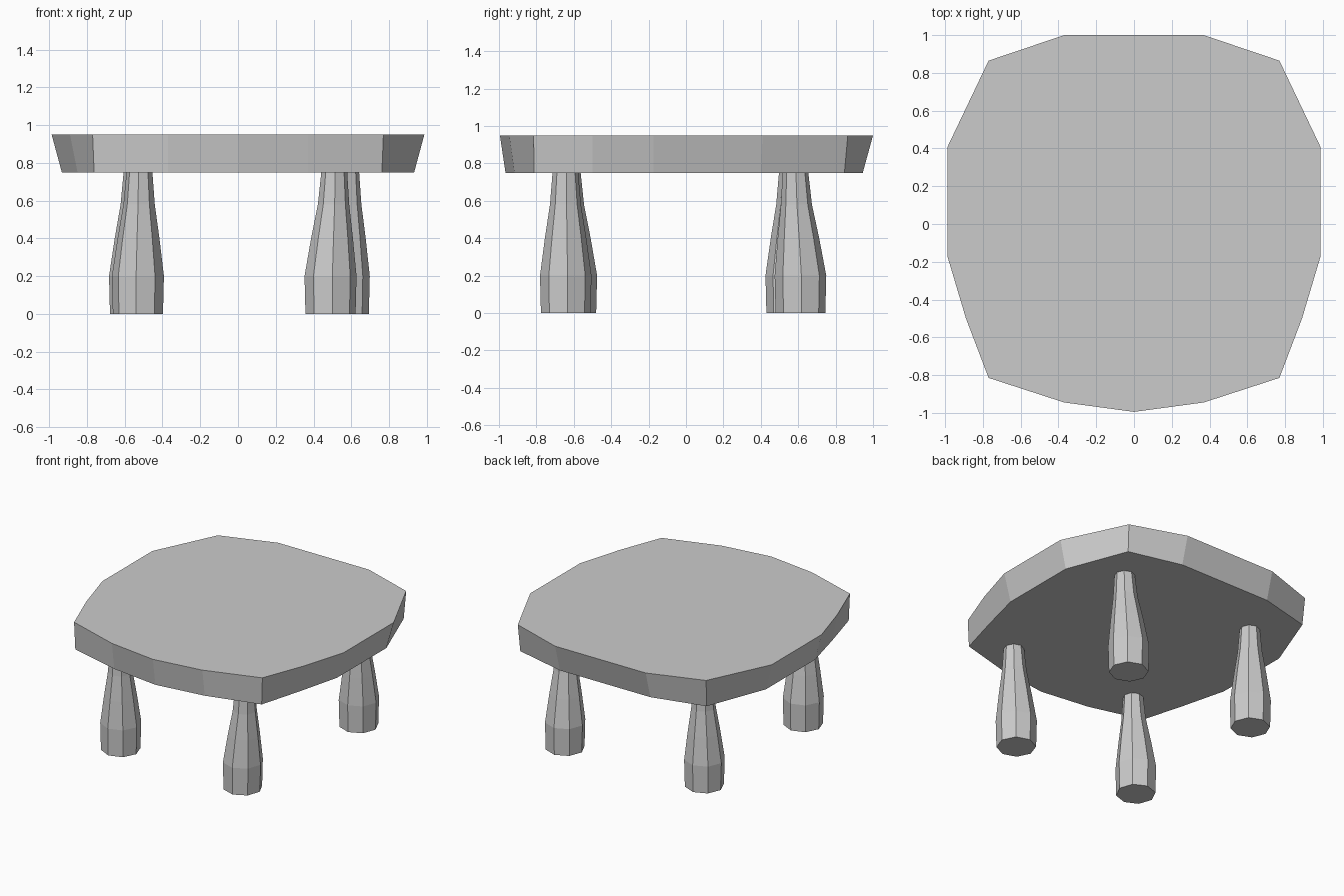
import bpy, bmesh, math

if "Cube" in bpy.data.objects:
    bpy.data.objects.remove(bpy.data.objects["Cube"])


def make_object(name, bm):
    bmesh.ops.recalc_face_normals(bm, faces=bm.faces)
    mesh = bpy.data.meshes.new(name)
    bm.to_mesh(mesh)
    bm.free()
    obj = bpy.data.objects.new(name, mesh)
    bpy.context.collection.objects.link(obj)


def loft(name, rings):
    """Skin a stack of equal-sized vertex rings and cap both ends."""
    bm = bmesh.new()
    loops = [[bm.verts.new(p) for p in ring] for ring in rings]
    n = len(loops[0])
    for a, b in zip(loops, loops[1:]):
        for i in range(n):
            j = (i + 1) % n
            bm.faces.new((a[i], a[j], b[j], b[i]))
    bm.faces.new(loops[0][::-1])
    bm.faces.new(loops[-1])
    make_object(name, bm)


def mirrored(half, z):
    """Right half outline, front to back, completed across x = 0."""
    left = [(-x, y) for x, y in reversed(half) if x > 0]
    return [(x, y, z) for x, y in half + left]


# Table top: rounded slab whose sides taper inwards to the underside
top_half = [(0, -0.995), (0.37, -0.945), (0.77, -0.815), (0.89, -0.5),
            (0.987, -0.175), (0.987, 0.41), (0.77, 0.865), (0.37, 1.0)]
under_half = [(0, -0.965), (0.37, -0.917), (0.762, -0.812), (0.85, -0.5),
              (0.933, -0.175), (0.933, 0.40), (0.762, 0.847), (0.37, 0.945)]
loft("table_top", [mirrored(under_half, 0.75), mirrored(top_half, 0.95)])

# Legs: eight-sided, thick at the foot, slightly leaning
# profile rows: height, radius, lean fraction
profile = [(0, 0.133, 0), (0.2, 0.138, 0), (0.4, 0.111, 0.4),
           (0.58, 0.083, 0.8), (0.76, 0.068, 1)]
legs = {
    "front_right_leg": ((0.49, -0.643), (0.51, -0.645), 4),
    "front_left_leg": ((-0.53, -0.613), (-0.522, -0.632), -4),
    "back_right_leg": ((0.56, 0.612), (0.573, 0.585), 2),
    "back_left_leg": ((-0.545, 0.563), (-0.537, 0.566), 0),
}
for name, (foot, head, turn) in legs.items():
    rings = []
    for z, r, t in profile:
        cx = foot[0] + (head[0] - foot[0]) * t
        cy = foot[1] + (head[1] - foot[1]) * t
        angles = [math.radians(turn + 45 * k) for k in range(8)]
        rings.append([(cx + r * math.cos(a), cy + r * math.sin(a), z)
                      for a in angles])
    loft(name, rings)
